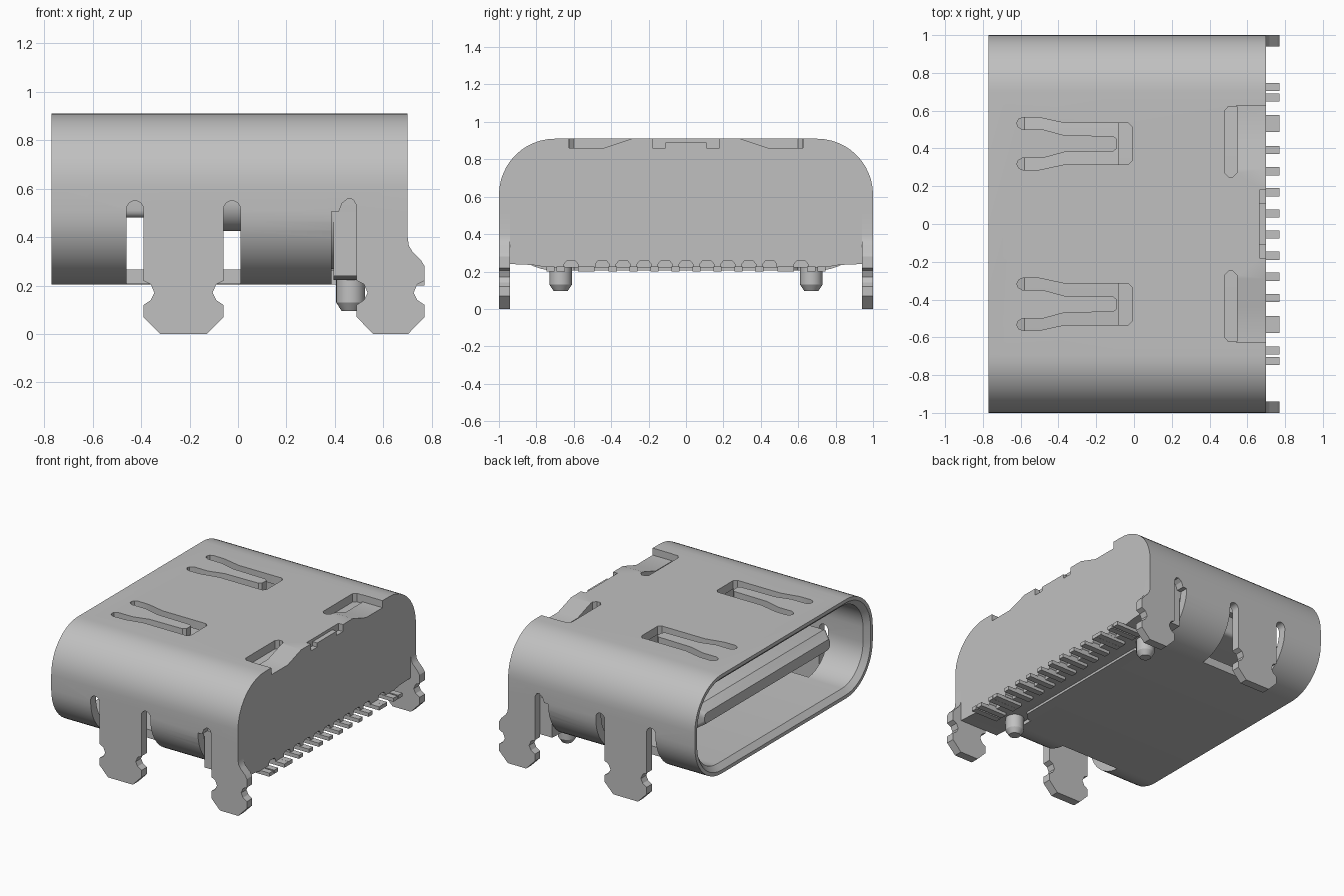
import bpy, bmesh, math

cube = bpy.data.objects.get("Cube")
if cube:
    bpy.data.objects.remove(cube, do_unlink=True)

grey = bpy.data.materials.new("satin_grey")
grey.use_nodes = True
COLOUR = (0.53, 0.53, 0.53, 1)
grey.diffuse_color = COLOUR
for node in grey.node_tree.nodes:
    if node.type == 'BSDF_PRINCIPLED':
        node.inputs["Base Color"].default_value = COLOUR
parts = []


def loft(name, rings, part=True):
    """Closed solid through rings that have equal point counts."""
    bm = bmesh.new()
    loops = [[bm.verts.new(p) for p in ring] for ring in rings]
    n = len(loops[0])
    for a, b in zip(loops, loops[1:]):
        for i in range(n):
            j = (i + 1) % n
            bm.faces.new((a[i], a[j], b[j], b[i]))
    bm.faces.new(loops[0])
    bm.faces.new(loops[-1])
    bmesh.ops.recalc_face_normals(bm, faces=bm.faces[:])
    mesh = bpy.data.meshes.new(name)
    bm.to_mesh(mesh)
    bm.free()
    mesh.materials.append(grey)
    ob = bpy.data.objects.new(name, mesh)
    bpy.context.scene.collection.objects.link(ob)
    if part:
        parts.append(ob)
    else:
        ob.hide_render = True
    return ob


def prism(name, axis, pts, a, b, part=True):
    """Extrude a 2D outline along one axis from a to b."""
    put = {'x': lambda u, v, d: (d, u, v),
           'y': lambda u, v, d: (u, d, v),
           'z': lambda u, v, d: (u, v, d)}[axis]
    return loft(name, [[put(u, v, d) for u, v in pts] for d in (a, b)], part)


def rect(u0, u1, v0, v1):
    return [(u0, v0), (u1, v0), (u1, v1), (u0, v1)]


def rounded(w, z0, z1, r, steps=12):
    """Rounded rectangle in y and z."""
    pts = []
    for k, (cy, cz) in enumerate([(w - r, z1 - r), (r - w, z1 - r),
                                  (r - w, z0 + r), (w - r, z0 + r)]):
        for i in range(steps + 1):
            t = math.pi / 2 * (k + i / steps)
            pts.append((cy + r * math.cos(t), cz + r * math.sin(t)))
    return pts


def section(x, inset):
    return [(x, y, z) for y, z in
            rounded(1 - inset, 0.205 + inset, 0.91 - inset, 0.3 - inset)]


def carve(ob, cutters):
    """Subtract the cutters, keep the result and delete them."""
    for c in cutters:
        m = ob.modifiers.new("cut", 'BOOLEAN')
        m.operation, m.solver, m.object = 'DIFFERENCE', 'EXACT', c
    bpy.context.view_layer.update()
    dg = bpy.context.evaluated_depsgraph_get()
    mesh = bpy.data.meshes.new_from_object(ob.evaluated_get(dg))
    ob.modifiers.clear()
    ob.data = mesh
    for c in cutters:
        bpy.data.objects.remove(c, do_unlink=True)


def arch(x0, x1, z, steps=8):
    """Half-round slot end, from x0 over the top to x1."""
    r = (x1 - x0) / 2
    return [((x0 + x1) / 2 - r * math.cos(math.pi * i / steps),
             z - r + r * math.sin(math.pi * i / steps)) for i in range(steps + 1)]


# Shell: rounded tube with a closed rear wall and a bevelled mouth
FOLD = 0.505
shell = loft("shell", [section(-0.77, 0), section(0.7, 0)])
cuts = [loft("cavity", [section(-0.8, 0.025), section(-0.77, 0.025),
                        section(-0.735, 0.06), section(0.64, 0.06)], False)]
cuts.append(prism("rear_floor_cut", 'y', rect(0.385, 0.75, 0.1, FOLD), -1.1, 1.1, False))
cuts.append(prism("rear_notch", 'x', [(-0.18, 0.86), (-0.11, 0.86), (-0.11, 0.89), (0.11, 0.89),
                                      (0.11, 0.86), (0.18, 0.86), (0.18, 1), (-0.18, 1)],
                  0.665, 0.75, False))

leg_gap = ([(-0.46, 0.1)] + arch(-0.46, -0.39, 0.55) + [(-0.39, FOLD), (-0.06, FOLD)]
           + arch(-0.06, 0.01, 0.55) + [(0.01, 0.1)])
rear_gap = [(0.385, 0.4), (0.385, 0.46), (0.41, 0.49), (0.43, 0.54), (0.455, 0.56),
            (0.475, 0.555), (0.49, 0.53), (0.49, 0.4)]
spring = [(-0.09, 0.025), (-0.11, 0.04), (-0.37, 0.045), (-0.48, 0.075), (-0.59, 0.075),
          (-0.615, 0.09), (-0.62, 0.11), (-0.61, 0.13), (-0.585, 0.14), (-0.5, 0.138),
          (-0.37, 0.11), (-0.03, 0.11), (-0.01, 0.09)]
spring = spring + [(x, -d) for x, d in reversed(spring)]
for s in (-1, 1):
    cuts += [
        prism("leg_gap", 'y', leg_gap, s * 0.72, s * 1.1, False),
        prism("rear_gap", 'y', rear_gap, s * 0.9, s * 1.1, False),
        prism("spring_slot", 'z', [(x, s * 0.425 + d) for x, d in spring], 0.8, 1, False),
        prism("tab_slot", 'z', [(0.5, s * 0.25), (0.525, s * 0.25), (0.545, s * 0.27),
                                (0.545, s * 0.622), (0.5, s * 0.622), (0.48, s * 0.6),
                                (0.48, s * 0.27)], 0.8, 1, False),
        prism("tab_ramp", 'x', [(s * 0.29, 0.91), (s * 0.44, 0.86), (s * 0.625, 0.86),
                                (s * 0.625, 1), (s * 0.29, 1)], 0.54, 0.75, False)]
carve(shell, cuts)

# Folded floor edge between the pegs
prism("floor_tab", 'z', [(0.38, -0.6), (0.41, -0.6), (0.46, -0.55), (0.46, 0.55),
                         (0.41, 0.6), (0.38, 0.6)], 0.205, 0.265)

# Solder legs
def foot(x0, x1):
    """Notched foot outline, left side down and right side up."""
    left = [(0, 0.22), (0.03, 0.205), (0.045, 0.17), (0.03, 0.14), (0, 0.12),
            (0, 0.07), (0.068, 0)]
    return [(x0 + d, z) for d, z in left] + [(x1 - d, z) for d, z in reversed(left)]


front_leg = [(-0.39, FOLD)] + foot(-0.39, -0.06) + [(-0.06, FOLD)]
rear_leg = ([(0.49, FOLD)] + foot(0.49, 0.77) +
            [(0.77, 0.28), (0.755, 0.305), (0.72, 0.34), (0.705, 0.365), (0.7, 0.4), (0.7, FOLD)])
for side, s in (("left", 1), ("right", -1)):
    prism("front_leg_" + side, 'y', front_leg, s * 0.94, s)
    prism("rear_leg_" + side, 'y', rear_leg, s * 0.94, s)

# Insulating body, its lower rear block, and the contact tongue
loft("inner_body", [section(0.04, 0.062), section(0.64, 0.062)])
block = prism("rear_block", 'x', [(-0.94, FOLD), (-0.94, 0.24), (-0.82, 0.235), (-0.74, 0.222),
                                  (0.74, 0.222), (0.82, 0.235), (0.94, 0.24), (0.94, FOLD)],
              0.395, 0.7)
carve(block, [prism("comb_notch", 'x', [(y - 0.037, 0.2), (y - 0.037, 0.24), (y - 0.025, 0.255),
                                        (y + 0.025, 0.255), (y + 0.037, 0.24), (y + 0.037, 0.2)],
                    0.64, 0.75, False)
              for y in [0.112 * i for i in range(-4, 5)] + [-0.615, 0.615]])
prism("tongue_base", 'x', rounded(0.8, 0.425, 0.69, 0.12), -0.085, 0.06)


def tongue_ring(x, inset):
    return [(x, y, z) for y, z in rounded(0.745 - inset, 0.48 + inset, 0.635 - inset, 0.03, 4)]


loft("tongue", [tongue_ring(-0.64, 0.04), tongue_ring(-0.58, 0), tongue_ring(-0.05, 0)])

# Locating pegs
for side, s in (("left", 1), ("right", -1)):
    loft("peg_" + side, [[(0.465 + r * math.cos(math.tau * i / 24),
                           s * 0.67 + r * math.sin(math.tau * i / 24), z) for i in range(24)]
                         for r, z in ((0.06, 0.25), (0.06, 0.13), (0.037, 0.095))])

# Contact pins
for y in (0.056, 0.168, 0.28, 0.392, 0.51, 0.555, 0.67, 0.725):
    for s in (-1, 1):
        prism("pin", 'z', rect(0.56, 0.77, s * y - 0.022, s * y + 0.022), 0.2, 0.226)

# Smooth the curves, keep the edges sharp
bpy.ops.object.select_all(action='DESELECT')
for ob in parts:
    ob.select_set(True)
bpy.context.view_layer.objects.active = shell
bpy.ops.object.shade_smooth_by_angle(angle=math.radians(25))
